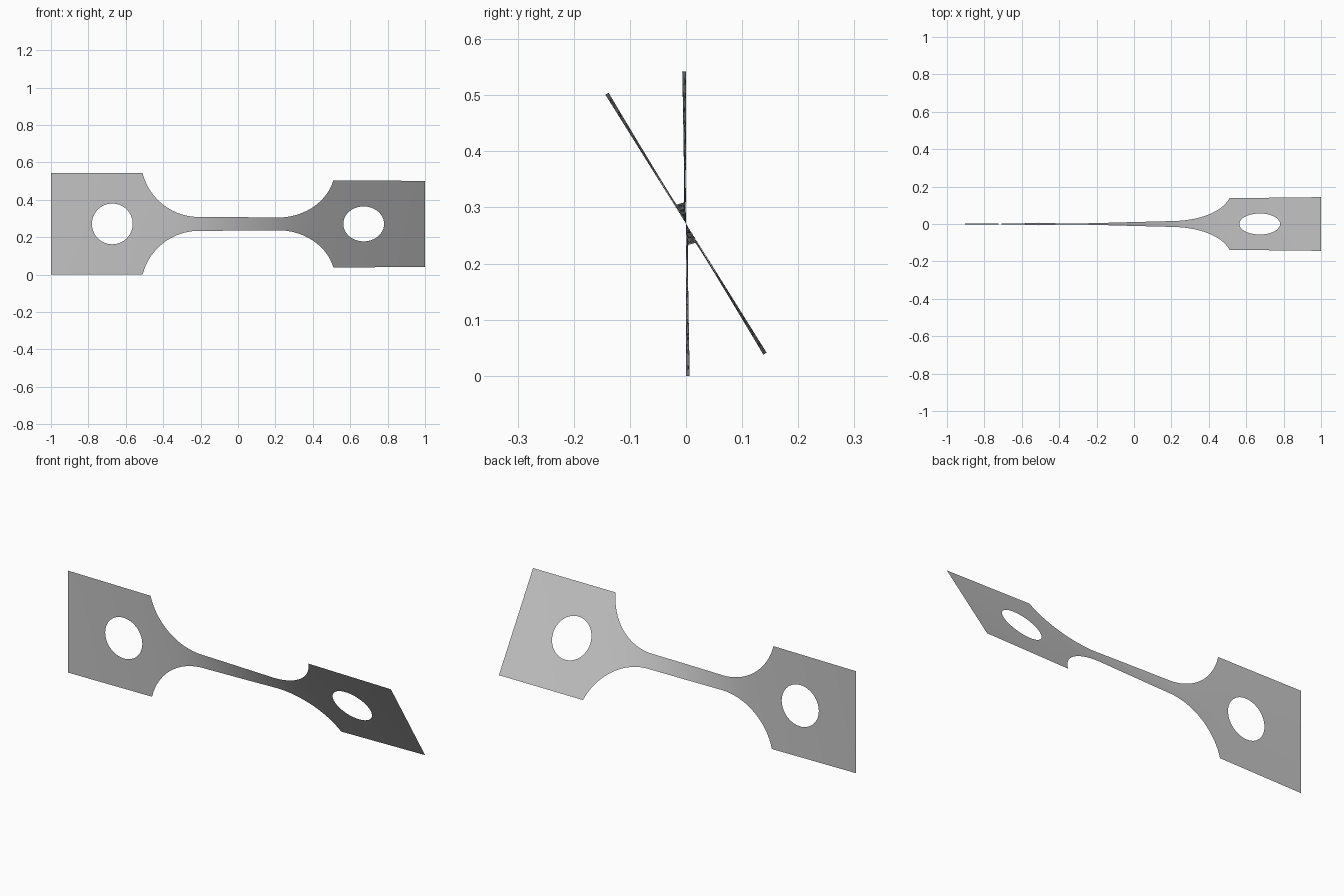
import bpy, bmesh, math

cube = bpy.data.objects.get("Cube")
if cube:
    bpy.data.objects.remove(cube)

HALF = 0.271      # half height of the grips
NECK = 0.0375     # half height of the narrow gauge
GRIP_X = 0.51     # where the grips begin
NECK_X = 0.21     # where the fillets meet the gauge
HOLE_X, HOLE_R = 0.672, 0.109
TWIST = math.radians(32)
STEPS = 400

mat = bpy.data.materials.new("plain_grey")
mat.use_nodes = True
grey = (0.55, 0.55, 0.55, 1)
mat.diffuse_color = grey
mat.node_tree.nodes["Principled BSDF"].inputs["Base Color"].default_value = grey


def half_height(x):
    """Outline: straight gauge, round fillets, square grips."""
    run, rise = GRIP_X - NECK_X, HALF - NECK
    radius = (run * run + rise * rise) / (2 * rise)
    d = min(max(abs(x) - NECK_X, 0), run)
    return NECK + radius - math.sqrt(radius * radius - d * d)


# Accumulated twist: narrow sections turn more than wide ones
turn = [0]
for i in range(STEPS):
    turn.append(turn[-1] + half_height(-1 + 2 * (i + 0.5) / STEPS) ** -1.35)


def twisted(x, v):
    t = min(max((x + 1) / 2 * STEPS, 0), STEPS)
    i = min(int(t), STEPS - 1)
    a = TWIST * (turn[i] + (turn[i + 1] - turn[i]) * (t - i)) / turn[-1]
    return x, -v * math.sin(a), HALF + v * math.cos(a)


def sheet(name, rows, closed=False):
    """Skin a list of point rows into one smooth twisted sheet."""
    bm = bmesh.new()
    grid = [[bm.verts.new(twisted(*p)) for p in row] for row in rows]
    pairs = list(zip(grid, grid[1:]))
    if closed:
        pairs.append((grid[-1], grid[0]))
    for a, b in pairs:
        for j in range(len(a) - 1):
            face = bm.faces.new((a[j], a[j + 1], b[j + 1], b[j]))
            face.smooth = True
    mesh = bpy.data.meshes.new(name)
    bm.to_mesh(mesh)
    bm.free()
    mesh.materials.append(mat)
    obj = bpy.data.objects.new(name, mesh)
    bpy.context.collection.objects.link(obj)


def grip(name, side):
    """Square plate around a round hole, meshed along spokes."""
    cx = side * HOLE_X
    lo, hi = sorted((side * GRIP_X, side))
    angles = [2 * math.pi * i / 72 for i in range(72)]
    angles += [math.atan2(v, x - cx) % (2 * math.pi)
               for x in (lo, hi) for v in (-HALF, HALF)]
    rows = []
    for a in sorted(angles):
        c, s = math.cos(a), math.sin(a)
        reach_x = ((hi if c > 0 else lo) - cx) / c if abs(c) > 1e-6 else 9
        reach_v = HALF / abs(s) if abs(s) > 1e-6 else 9
        edge = min(reach_x, reach_v)
        radii = [HOLE_R + (edge - HOLE_R) * k / 6 for k in range(7)]
        rows.append([(cx + r * c, r * s) for r in radii])
    sheet(name, rows, closed=True)


grip("right_grip", -1)
grip("left_grip", 1)

# Gauge with its fillets, columns run from top to bottom
columns = []
for i in range(121):
    x = GRIP_X * (i / 60 - 1)
    h = half_height(x)
    columns.append([(x, h * (1 - k / 4)) for k in range(9)])
sheet("gauge_strip", columns)
